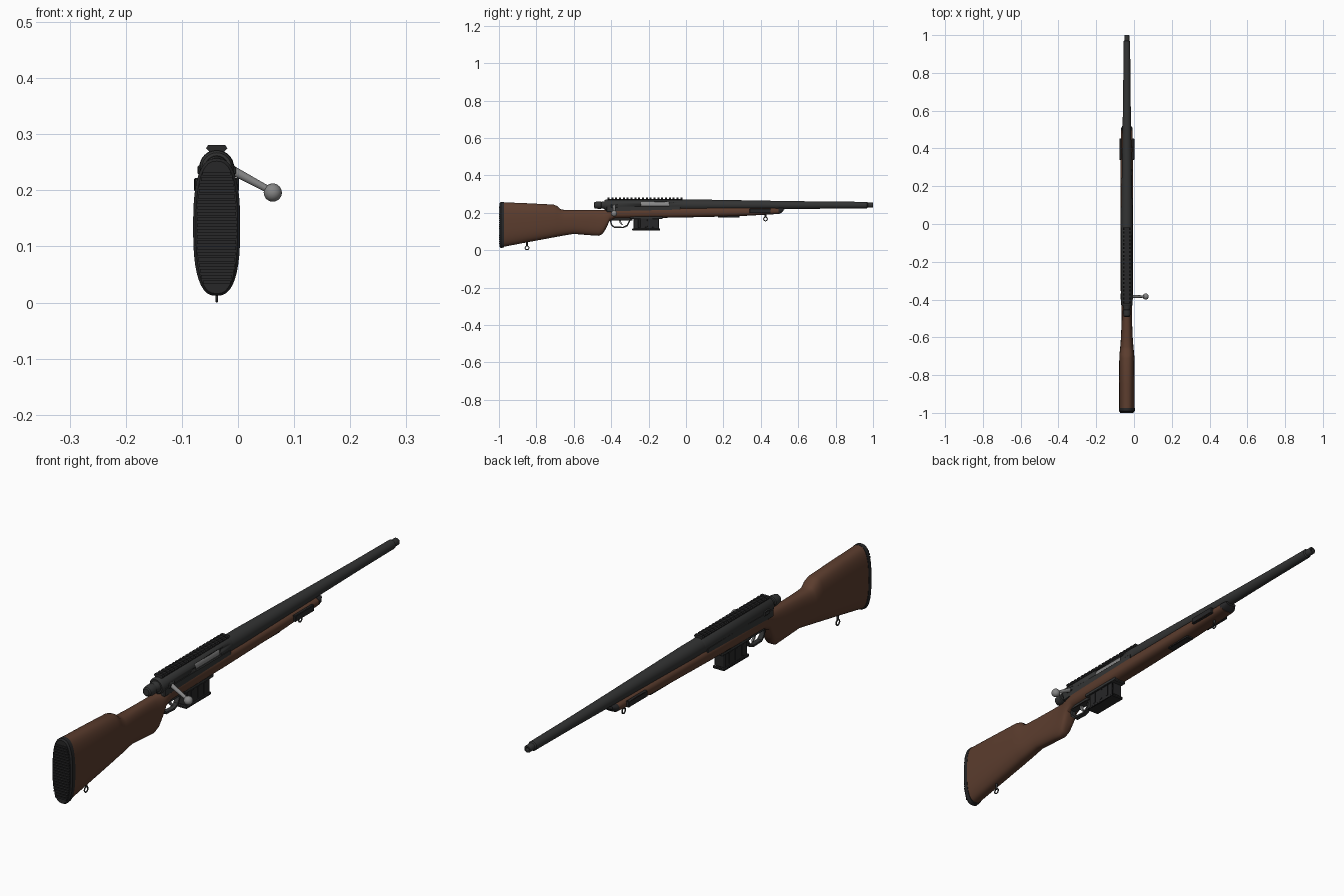
import bpy, bmesh, math
from mathutils import Vector

if "Cube" in bpy.data.objects:
    bpy.data.objects.remove(bpy.data.objects["Cube"], do_unlink=True)

CX = -0.038      # centre plane of the rifle
AXIS = 0.241     # height of the bore


def material(name, r, g, b):
    m = bpy.data.materials.new(name)
    m.use_nodes = True
    m.diffuse_color = (r, g, b, 1)
    m.node_tree.nodes["Principled BSDF"].inputs["Base Color"].default_value = (r, g, b, 1)
    return m


wood = material("walnut_brown", 0.105, 0.046, 0.027)
metal = material("gunmetal", 0.033, 0.034, 0.034)
black = material("matte_black", 0.02, 0.02, 0.021)
steel = material("polished_steel", 0.24, 0.24, 0.24)


def finish(name, bm, mat, angle=35):
    bmesh.ops.recalc_face_normals(bm, faces=bm.faces[:])
    me = bpy.data.meshes.new(name)
    bm.to_mesh(me)
    bm.free()
    me.materials.append(mat)
    me.shade_smooth()
    me.set_sharp_from_angle(angle=math.radians(angle))
    ob = bpy.data.objects.new(name, me)
    ob.location.x = CX
    bpy.context.collection.objects.link(ob)
    return ob


def loft(name, stations, mat, power=2.0, sides=32, angle=35):
    """Skin rounded sections (y, top, bottom, half width) along y."""
    bm = bmesh.new()
    rings = []
    for y, top, bottom, half in stations:
        ring = []
        for i in range(sides):
            a = math.tau * i / sides
            c, s = math.cos(a), math.sin(a)
            x = half * math.copysign(abs(c) ** (2 / power), c)
            z = (top - bottom) / 2 * math.copysign(abs(s) ** (2 / power), s)
            ring.append(bm.verts.new((x, y, (top + bottom) / 2 + z)))
        rings.append(ring)
    for a, b in zip(rings, rings[1:]):
        for i in range(sides):
            j = (i + 1) % sides
            bm.faces.new((a[i], a[j], b[j], b[i]))
    bm.faces.new(rings[0])
    bm.faces.new(rings[-1])
    return finish(name, bm, mat, angle)


def lathe(name, profile, mat, z=AXIS):
    return loft(name, [(y, z + r, z - r, r) for y, r in profile], mat)


def add_box(bm, x, y, z):
    verts = [bm.verts.new((i, j, k)) for i in x for j in y for k in z]
    for f in ((0, 1, 3, 2), (4, 5, 7, 6), (0, 1, 5, 4), (2, 3, 7, 6), (0, 2, 6, 4), (1, 3, 7, 5)):
        bm.faces.new([verts[i] for i in f])


def box(name, half, y, z, mat, bevel=0.0):
    bm = bmesh.new()
    add_box(bm, (-half, half), y, z)
    if bevel:
        bmesh.ops.bevel(bm, geom=bm.edges[:], offset=bevel, segments=1, affect='EDGES')
    return finish(name, bm, mat)


def prism(name, half, points, mat):
    """Side outline in y, z given thickness across x."""
    bm = bmesh.new()
    face = bm.faces.new([bm.verts.new((-half, y, z)) for y, z in points])
    out = bmesh.ops.extrude_face_region(bm, geom=[face])
    moved = [v for v in out["geom"] if isinstance(v, bmesh.types.BMVert)]
    bmesh.ops.translate(bm, verts=moved, vec=(2 * half, 0, 0))
    return finish(name, bm, mat)


def rod(name, start, end, r1, r2, mat):
    start, end = Vector(start), Vector(end)
    bm = bmesh.new()
    bmesh.ops.create_cone(bm, cap_ends=True, segments=20, radius1=r1, radius2=r2,
                          depth=(end - start).length)
    turn = (end - start).to_track_quat('Z', 'Y')
    bmesh.ops.transform(bm, verts=bm.verts[:], matrix=turn.to_matrix().to_4x4())
    bmesh.ops.translate(bm, verts=bm.verts[:], vec=(start + end) / 2)
    return finish(name, bm, mat)


# Wooden stock from butt to fore-end
loft("stock", [
    (-0.976, 0.256, 0.018, 0.041), (-0.85, 0.251, 0.042, 0.041),
    (-0.71, 0.244, 0.068, 0.040), (-0.69, 0.237, 0.072, 0.039),
    (-0.67, 0.219, 0.075, 0.037), (-0.65, 0.215, 0.079, 0.035),
    (-0.60, 0.214, 0.087, 0.031), (-0.50, 0.214, 0.079, 0.027),
    (-0.465, 0.214, 0.077, 0.027), (-0.445, 0.214, 0.088, 0.028),
    (-0.425, 0.215, 0.120, 0.029), (-0.41, 0.217, 0.155, 0.030),
    (-0.38, 0.226, 0.170, 0.032), (-0.05, 0.229, 0.174, 0.034),
    (0.29, 0.229, 0.182, 0.033), (0.50, 0.225, 0.194, 0.030)], wood, power=2.6, sides=40)
loft("fore_end_cap", [(0.495, 0.227, 0.194, 0.031), (0.508, 0.227, 0.198, 0.030),
                      (0.522, 0.226, 0.212, 0.022)], black, power=2.6)

# Rubber butt pad with horizontal ribs
loft("butt_pad", [(-0.996, 0.252, 0.016, 0.037), (-0.990, 0.257, 0.012, 0.042),
                  (-0.974, 0.257, 0.014, 0.042)], black, power=2.6, sides=40)
ribs = bmesh.new()
for i in range(20):
    z = 0.036 + i * 0.0102
    half = 0.035 * (1 - abs((z - 0.134) / 0.118) ** 2.6) ** (1 / 2.6)
    add_box(ribs, (-half, half), (-1.0, -0.993), (z - 0.0032, z + 0.0032))
finish("butt_pad_ribs", ribs, black)

# Barrel with a stepped, bored muzzle
lathe("barrel", [(-0.03, 0.030), (0.06, 0.030), (0.50, 0.0225), (0.75, 0.019), (0.968, 0.0175),
                 (0.972, 0.0135), (0.997, 0.0135), (1.0, 0.012), (1.0, 0.007),
                 (0.96, 0.007), (0.96, 0.001)], metal)

# Receiver with an open ejection port on the handle side
receiver = lathe("receiver", [(-0.435, 0.026), (-0.428, 0.030), (-0.025, 0.031), (-0.018, 0.030)], metal)
bm = bmesh.new()
add_box(bm, (0.012, 0.06), (-0.24, -0.09), (0.230, 0.258))
cutter = finish("port_cutter", bm, metal)
cutter.hide_render = True
cut = receiver.modifiers.new("port", 'BOOLEAN')
cut.operation, cut.solver, cut.object = 'DIFFERENCE', 'EXACT', cutter
bpy.context.view_layer.objects.active = receiver
bpy.ops.object.modifier_apply(modifier="port")
bpy.data.objects.remove(cutter, do_unlink=True)
box("receiver_bed", 0.031, (-0.425, -0.03), (0.205, 0.236), metal, 0.003)

# Bolt, shroud and handle
lathe("bolt_body", [(-0.25, 0.025), (-0.08, 0.025)], steel)
lathe("bolt_shroud", [(-0.492, 0.012), (-0.488, 0.017), (-0.470, 0.020),
                      (-0.455, 0.020), (-0.452, 0.017), (-0.43, 0.022)], metal)
rod("bolt_handle", (0.02, -0.384, 0.240), (0.098, -0.384, 0.198), 0.0085, 0.006, steel)
box("bolt_handle_root", 0.034, (-0.402, -0.366), (0.226, 0.246), metal, 0.004)
bm = bmesh.new()
bmesh.ops.create_uvsphere(bm, u_segments=24, v_segments=16, radius=0.0162)
bmesh.ops.translate(bm, verts=bm.verts[:], vec=(0.1, -0.384, 0.196))
finish("bolt_knob", bm, steel, 60)

# Slotted sight rail with flared teeth
box("rail_base", 0.013, (-0.42, -0.02), (0.262, 0.274), black)
bm = bmesh.new()
for i in range(20):
    y = -0.4145 + i * 0.0205
    section = [(-0.013, 0.269), (-0.019, 0.275), (-0.015, 0.281),
               (0.015, 0.281), (0.019, 0.275), (0.013, 0.269)]
    ends = [[bm.verts.new((x, y + d, z)) for x, z in section] for d in (-0.0055, 0.0055)]
    for end in ends:
        bm.faces.new(end)
    for k in range(6):
        n = (k + 1) % 6
        bm.faces.new((ends[0][k], ends[0][n], ends[1][n], ends[1][k]))
finish("rail_teeth", bm, black)

# Box magazine with side ribs and a floor plate
box("magazine", 0.022, (-0.28, -0.145), (0.112, 0.185), black, 0.003)
box("magazine_floor", 0.025, (-0.288, -0.138), (0.105, 0.116), black, 0.003)
for i in range(3):
    y = -0.25 + i * 0.037
    box("magazine_rib", 0.0235, (y - 0.006, y + 0.006), (0.122, 0.165), black, 0.001)
box("magazine_well", 0.026, (-0.30, -0.125), (0.166, 0.182), metal, 0.003)

# Trigger group
box("trigger_plate", 0.014, (-0.415, -0.285), (0.160, 0.178), metal, 0.002)
outer = [(-0.41, 0.168), (-0.402, 0.135), (-0.386, 0.120), (-0.335, 0.118),
         (-0.312, 0.128), (-0.292, 0.168)]
inner = [(-0.300, 0.168), (-0.317, 0.135), (-0.337, 0.125), (-0.383, 0.127),
         (-0.395, 0.138), (-0.402, 0.168)]
prism("trigger_guard", 0.009, outer + inner, metal)
prism("trigger", 0.004, [(-0.36, 0.165), (-0.354, 0.145), (-0.342, 0.133), (-0.338, 0.136),
                         (-0.346, 0.148), (-0.348, 0.165)], steel)

# Fore-end fittings
for side in (-1, 1):
    plate = box("fore_end_side_plate", 0.006, (0.34, 0.452), (0.198, 0.222), black, 0.002)
    plate.location.x = CX + side * 0.034
box("fore_end_bottom_plate", 0.014, (0.17, 0.285), (0.174, 0.190), black, 0.002)

# Sling swivels: stud and ring under butt and fore-end
for name, y, z, top in (("rear", -0.85, 0.0125, 0.05), ("front", 0.425, 0.167, 0.205)):
    rod(name + "_swivel_stud", (0, y, z + 0.008), (0, y, top), 0.004, 0.005, metal)
    bpy.ops.mesh.primitive_torus_add(location=(CX, y, z), rotation=(0, math.pi / 2, 0),
                                     major_radius=0.010, minor_radius=0.0025,
                                     major_segments=24, minor_segments=8)
    ring = bpy.context.object
    ring.name = name + "_swivel_ring"
    ring.data.materials.append(metal)
    ring.data.shade_smooth()
